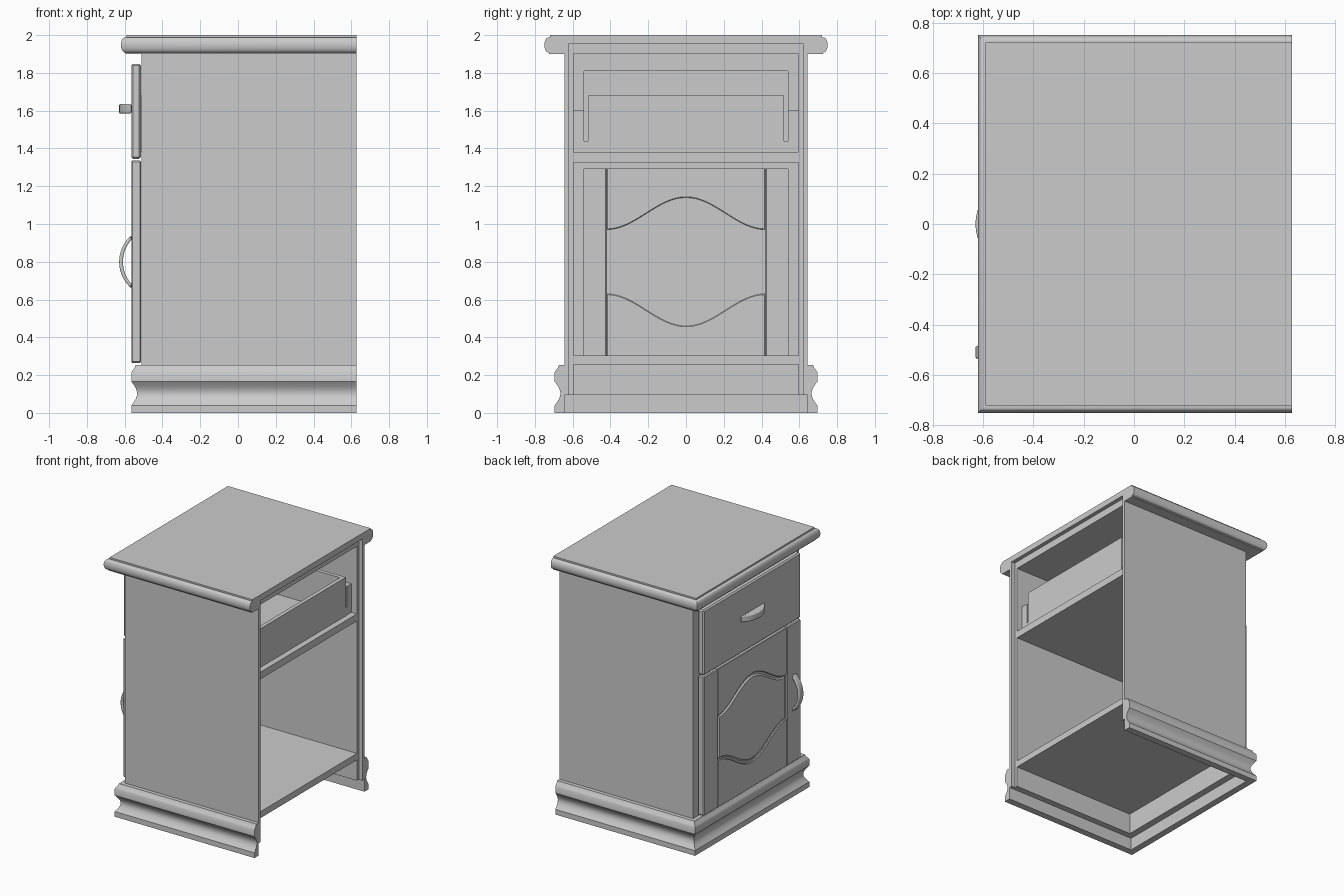
import bpy, bmesh, math

cube = bpy.data.objects.get("Cube")
if cube:
    bpy.data.objects.remove(cube, do_unlink=True)

# One plain grey for the whole cabinet
GREY = (0.6, 0.6, 0.6, 1.0)
mat = bpy.data.materials.new("plain_grey")
mat.use_nodes = True
mat.diffuse_color = GREY
mat.node_tree.nodes["Principled BSDF"].inputs["Base Color"].default_value = GREY


def loft(name, rings, bevel=0.0, segments=1, smooth=False):
    """Join closed rings of equal length into a capped solid."""
    bm = bmesh.new()
    vs = [[bm.verts.new(p) for p in ring] for ring in rings]
    n = len(vs[0])
    for a, b in zip(vs, vs[1:]):
        for i in range(n):
            j = (i + 1) % n
            bm.faces.new((a[i], a[j], b[j], b[i]))
    bm.faces.new(vs[0][::-1])
    bm.faces.new(vs[-1])
    bmesh.ops.recalc_face_normals(bm, faces=bm.faces)
    me = bpy.data.meshes.new(name)
    bm.to_mesh(me)
    bm.free()
    me.materials.append(mat)
    if smooth:
        me.polygons.foreach_set("use_smooth", [True] * len(me.polygons))
        me.set_sharp_from_angle(angle=math.radians(35))
    ob = bpy.data.objects.new(name, me)
    bpy.context.scene.collection.objects.link(ob)
    if bevel:
        mod = ob.modifiers.new("edge", "BEVEL")
        mod.width, mod.segments = bevel, segments
        mod.limit_method, mod.angle_limit = "ANGLE", math.radians(40)
    return ob


def box(name, x0, x1, y0, y1, z0, z1, bevel=0.0):
    y0, y1 = min(y0, y1), max(y0, y1)
    rings = [[(x0, y0, z), (x1, y0, z), (x1, y1, z), (x0, y1, z)] for z in (z0, z1)]
    return loft(name, rings, bevel)


def slab_yz(pts, x):
    return [(x, y, z) for y, z in pts]


def moulding(name, profile, xf, hy):
    """Sweep a (distance out, z) profile round both sides and the front, mitred."""
    stations = [
        lambda d: (BACK, -hy - d), lambda d: (xf - d, -hy - d),
        lambda d: (xf - d, hy + d), lambda d: (BACK, hy + d)]
    loft(name, [[(*s(d), z) for d, z in profile] for s in stations], smooth=True)


BACK, INNER_BACK, FRONT = 0.627, 0.597, -0.512

# Top board, rebated underneath along the back
box("top_board", -0.59, BACK, -0.72, 0.72, 1.955, 2.0)
box("top_underside", -0.59, INNER_BACK, -0.62, 0.62, 1.9, 1.955)
for s in (-1, 1):
    box("top_edge_strip", -0.59, BACK, s * 0.62, s * 0.72, 1.9, 1.955)
nose = [(0, 1.9), (0.005, 1.9), (0.005, 1.908)]
nose += [(0.008 + 0.022 * math.cos(t), 1.948 + 0.04 * math.sin(t))
         for t in [math.pi * (k / 12 - 0.5) for k in range(13)]]
nose += [(0.0, 1.988), (0.0, 1.948)]
moulding("top_moulding", nose, -0.59, 0.72)

# Side walls, with the inner half set back for the rebate
for s in (-1, 1):
    box("side_wall", FRONT, BACK, s * 0.62, s * 0.643, 0.095, 1.9)
    box("side_lining", FRONT, INNER_BACK, s * 0.595, s * 0.62, 0.095, 1.9)
    box("front_stile", FRONT, -0.46, s * 0.54, s * 0.595, 0.305, 1.9)
    # Drawer runner and its lower lip
    box("drawer_runner", -0.46, 0.55, s * 0.54, s * 0.595, 1.38, 1.6)
    box("runner_lip", -0.46, 0.55, s * 0.52, s * 0.54, 1.38, 1.44)

# Boards and front rails
box("bottom_board", FRONT, INNER_BACK, -0.595, 0.595, 0.255, 0.305)
box("kick_board", FRONT, -0.46, -0.595, 0.595, 0.095, 0.255)
box("middle_shelf", -0.46, INNER_BACK, -0.595, 0.595, 1.325, 1.38)
box("middle_rail", FRONT, -0.46, -0.54, 0.54, 1.29, 1.38)
box("top_rail", FRONT, -0.46, -0.54, 0.54, 1.81, 1.9)

# Plinth moulding with a hollow
plinth = [(0, 0), (0.052, 0), (0.052, 0.04)]
plinth += [(0.052 - 0.03 * math.sin(math.pi * k / 12), 0.04 + 0.125 * k / 12)
           for k in range(1, 12)]
plinth += [(0.052, 0.165), (0.052, 0.215), (0.046, 0.225), (0.036, 0.238),
           (0.03, 0.253), (0, 0.253)]
moulding("plinth", plinth, FRONT, 0.643)

# Drawer
box("drawer_front", -0.565, -0.514, -0.59, 0.59, 1.345, 1.848, 0.01)
for s in (-1, 1):
    box("drawer_side", -0.514, 0.555, s * 0.49, s * 0.52, 1.382, 1.68)
box("drawer_back", 0.525, 0.555, -0.49, 0.49, 1.382, 1.68)
box("drawer_inner_front", -0.514, -0.484, -0.49, 0.49, 1.382, 1.68)
box("drawer_bottom", -0.484, 0.525, -0.49, 0.49, 1.382, 1.41)

# Door: stiles, two rails with curved edges, and a raised panel
MID, W, DX0, DX1 = 0.8, 0.42, -0.565, -0.514
for s in (-1, 1):
    box("door_stile", DX0, DX1, s * W, s * 0.59, 0.265, 1.335, 0.006)
ys = [W * (k / 16 - 1) for k in range(33)]
arch = [(y, 0.17 + 0.085 * (1 + math.cos(math.pi * y / W))) for y in ys]
for name, s, end in (("door_top_rail", 1, 1.335), ("door_bottom_rail", -1, 0.265)):
    pts = [(y, MID + s * h) for y, h in arch] + [(W, end), (-W, end)]
    loft(name, [slab_yz(pts, DX0), slab_yz(pts, DX1)], 0.004)
outline = [(y, h) for y, h in arch] + [(y, -h) for y, h in reversed(arch)]


def panel_ring(x, fy, fz):
    return slab_yz([(y * fy, MID + h * fz) for y, h in outline], x)


loft("door_panel", [panel_ring(DX1, 1, 1), panel_ring(-0.553, 1, 1),
                    panel_ring(-0.553, 0.965, 0.95), panel_ring(-0.563, 0.94, 0.91)])


# Bow handles
def arc(half, rise, n=20):
    r = (half * half + rise * rise) / (2 * rise)
    a = math.asin(half / r)
    return [(r * math.sin(t), DX0 - (r * math.cos(t) - r + rise))
            for t in [a * (2 * k / n - 1) for k in range(n + 1)]]


bow = arc(0.14, 0.064) + arc(0.116, 0.044)[::-1]
loft("drawer_handle", [[(x, u, z) for u, x in bow] for z in (1.585, 1.635)],
     0.007, 3, True)
loft("door_handle", [[(x, y, MID + u) for u, x in bow] for y in (-0.535, -0.485)],
     0.007, 3, True)
